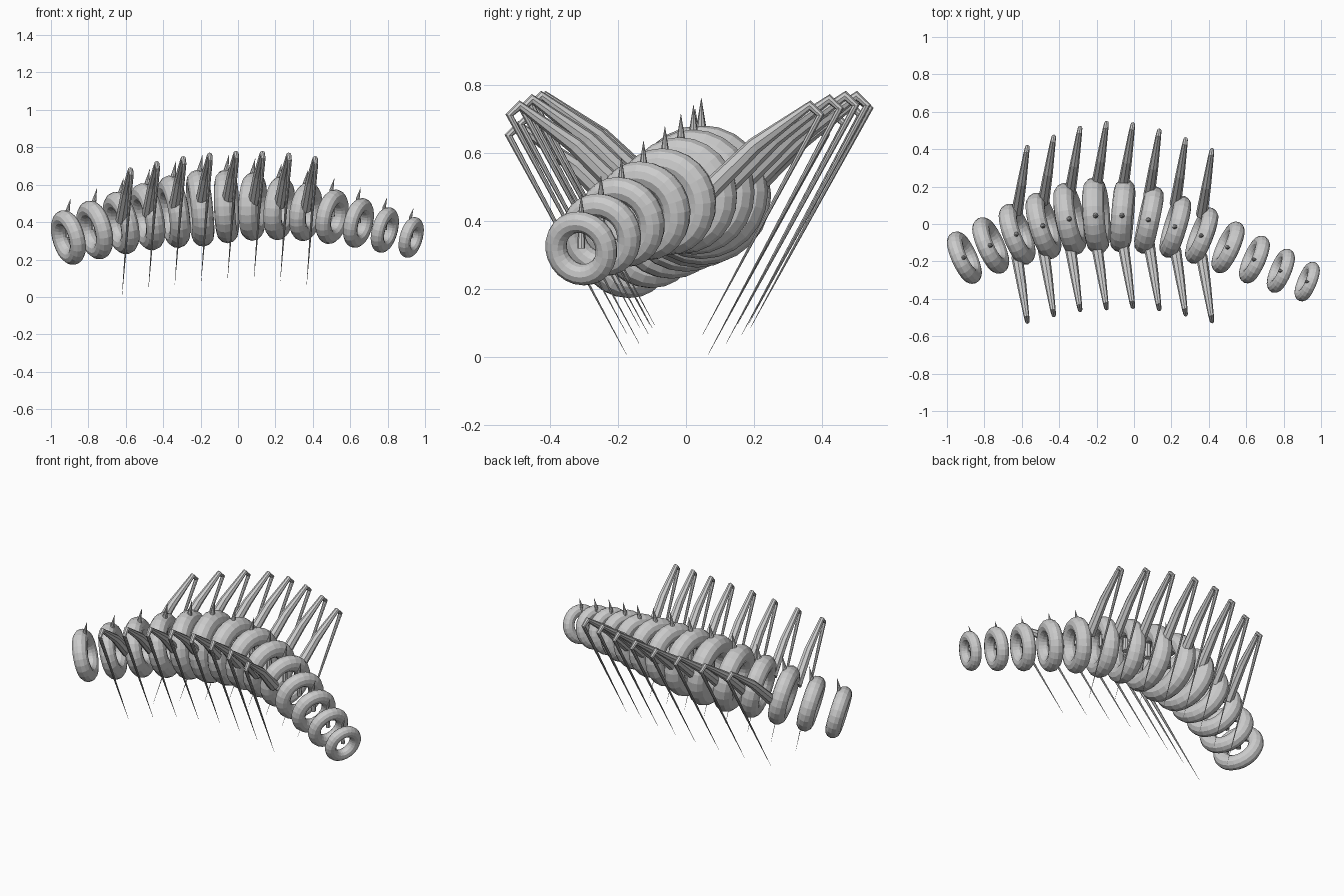
import bpy
from mathutils import Vector
from math import sin, pi

if "Cube" in bpy.data.objects:
    bpy.data.objects.remove(bpy.data.objects["Cube"])

# Body line: sideways bend and outer radius of each of the 14 rings
BEND = [-.18, -.115, -.055, -.01, .027, .045, .045, .022, -.015,
        -.062, -.125, -.19, -.25, -.308]
OUTER = [.15, .161, .171, .183, .196, .206, .197, .184, .172,
         .159, .148, .136, .125, .112]
N = len(BEND)
CENTRES = [Vector((-.907 + .141 * i, BEND[i], .318 + .167 * sin(pi * i / (N - 1))))
           for i in range(N)]


def tube(name, points, radii):
    """Tapered eight-sided tube through the points, turned into a mesh."""
    cu = bpy.data.curves.new(name, 'CURVE')
    cu.dimensions = '3D'
    cu.bevel_depth = 1.0
    cu.bevel_resolution = 2
    cu.use_fill_caps = True
    sp = cu.splines.new('POLY')
    sp.points.add(len(points) - 1)
    for p, co, r in zip(sp.points, points, radii):
        p.co = (*co, 1)
        p.radius = r
    sp.use_smooth = False
    ob = bpy.data.objects.new(name, cu)
    bpy.context.collection.objects.link(ob)
    bpy.ops.object.select_all(action='DESELECT')
    ob.select_set(True)
    bpy.context.view_layer.objects.active = ob
    bpy.ops.object.convert(target='MESH')


for i, (c, o) in enumerate(zip(CENTRES, OUTER)):
    # Body ring, facing along the body line
    along = CENTRES[min(i + 1, N - 1)] - CENTRES[max(i - 1, 0)]
    bpy.ops.mesh.primitive_torus_add(
        location=c, rotation=along.to_track_quat('Z', 'Y').to_euler(),
        major_radius=o / 1.4, minor_radius=o / 1.4 * .4,
        major_segments=24, minor_segments=12)
    bpy.context.object.name = f"body_ring_{i + 1}"

    # Back spike rising from the ring centre
    tube(f"back_spike_{i + 1}",
         [c, c + Vector((-.004, 0, o * .95)), c + Vector((.012, 0, o * 1.39))],
         [o * .1, o * .075, .0005])

    # Pair of legs on the middle rings: thick thigh, bent knee, needle shin
    if 2 <= i <= 9:
        for side, s in (("left", 1), ("right", -1)):
            knee = .33 + .8 * o
            path = [(0, .7 * o, .015),
                    (.025, (.7 * o + knee) / 2 - .02, .165),
                    (.05, knee - .03, .283),
                    (.055, knee, .255),
                    (.005, .7 * o, -.39)]
            tube(f"{side}_leg_{i - 1}",
                 [c + Vector((x, s * y, z)) for x, y, z in path],
                 [.031, .025, .015, .012, .0005])
